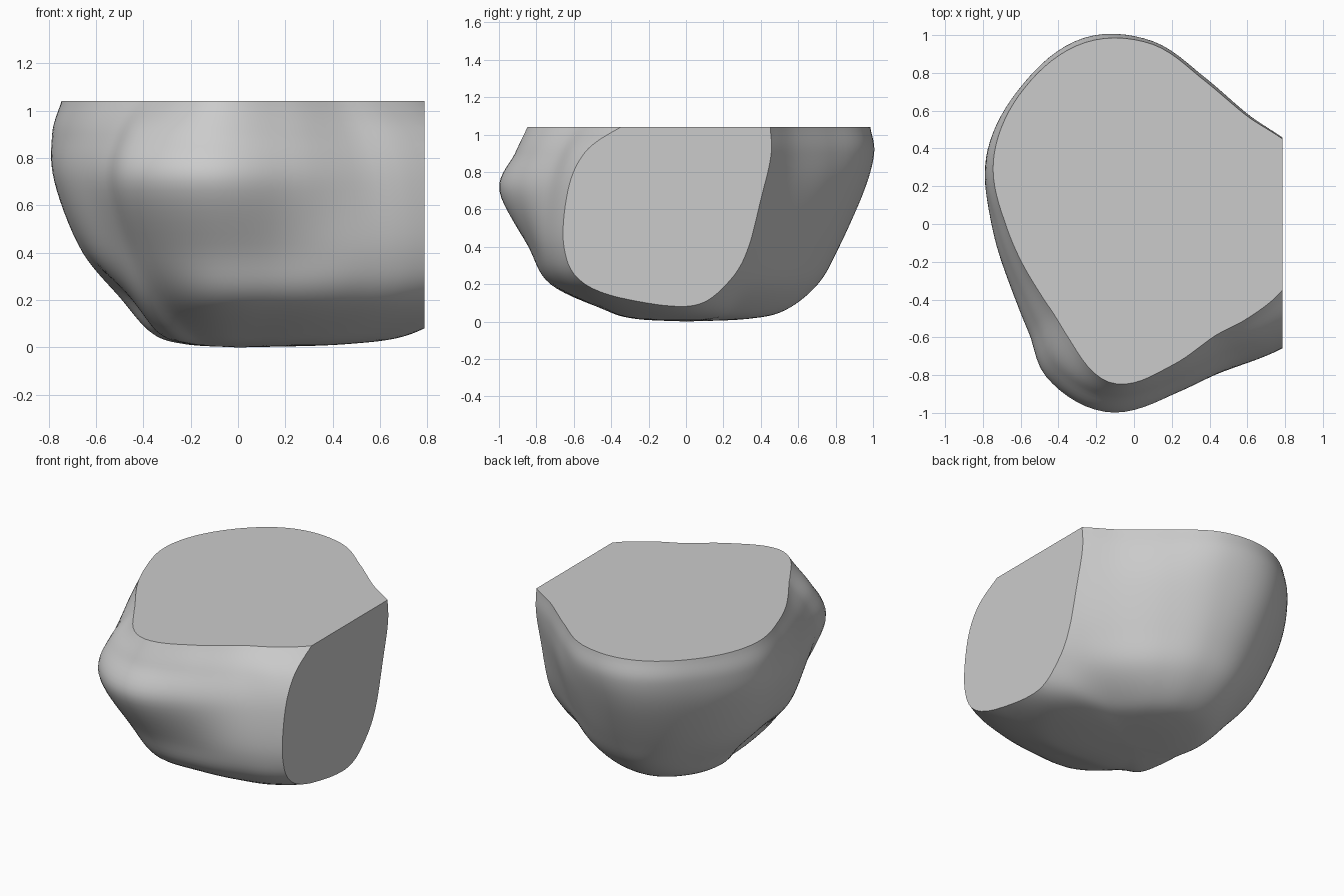
import bpy, bmesh, math

if "Cube" in bpy.data.objects:
    bpy.data.objects.remove(bpy.data.objects["Cube"])

# Height of each horizontal section, bottom to top
LEVELS = [0.0, 0.014, 0.06, 0.2, 0.4, 0.7, 0.9, 1.04]

# Angle in degrees : radius at the upper six levels
PROFILES = {
    0: (.74, .95, 1.10, 1.10, 1.05, .95),
    15: (.66, .82, .945, 1.01, 1.06, 1.05),
    30: (.50, .69, .79, .87, .91, .905),
    45: (.46, .64, .725, .81, .835, .825),
    65: (.48, .65, .74, .84, .865, .85),
    85: (.52, .69, .80, .92, .975, .96),
    105: (.53, .71, .83, .97, 1.02, .995),
    130: (.47, .62, .77, .90, .94, .92),
    155: (.40, .54, .71, .84, .86, .82),
    180: (.34, .44, .64, .75, .73, .68),
    205: (.36, .49, .65, .73, .69, .62),
    226: (.41, .57, .68, .80, .74, .632),
    240: (.39, .60, .76, .93, .85, .695),
    262: (.42, .71, .84, 1.005, .92, .85),
    285: (.44, .74, .84, .92, .85, .775),
    305: (.52, .82, .92, .91, .83, .73),
    320: (.61, .92, 1.02, 1.0, .92, .78),
    336: (.68, 1.0, 1.15, 1.12, 1.02, .86),
}


def spline(xs, ys, x):
    """Smooth curve through the points, evaluated at x."""
    n = len(xs)
    i = max(k for k in range(n - 1) if xs[k] <= x or k == 0)

    def slope(k):
        a, b = max(k - 1, 0), min(k + 1, n - 1)
        return (ys[b] - ys[a]) / (xs[b] - xs[a])

    h = xs[i + 1] - xs[i]
    t = (x - xs[i]) / h
    return ((2*t**3 - 3*t**2 + 1) * ys[i] + (t**3 - 2*t**2 + t) * h * slope(i)
            + (3*t**2 - 2*t**3) * ys[i + 1] + (t**3 - t**2) * h * slope(i + 1))


# Boulder body: sections lofted from a bottom pole to the open top
SIDES, STEPS = 120, 7
angles = list(PROFILES)
ring_angles = [a - 360 for a in angles] + angles + [a + 360 for a in angles]
level_ids = list(range(len(LEVELS)))
columns = list(zip(*PROFILES.values()))
columns.insert(0, [r * 0.62 for r in columns[0]])

bm = bmesh.new()
rows = [[] for _ in range((len(LEVELS) - 1) * STEPS)]
for s in range(SIDES):
    deg = 360 * s / SIDES
    radii = [0] + [spline(ring_angles, list(c) * 3, deg) for c in columns]
    for k, row in enumerate(rows, 1):
        u = k / STEPS
        r = spline(level_ids, radii, u)
        z = max(0.0, spline(level_ids, LEVELS, u))
        a = math.radians(deg)
        row.append(bm.verts.new((r * math.cos(a), r * math.sin(a), z)))

pole = bm.verts.new((0, 0, 0))
for s in range(SIDES):
    n = (s + 1) % SIDES
    bm.faces.new((pole, rows[0][n], rows[0][s]))
    for low, high in zip(rows, rows[1:]):
        bm.faces.new((low[s], low[n], high[n], high[s]))

# Flat top
bm.faces.new(rows[-1])

# Flat cut on the right side
cut = bmesh.ops.bisect_plane(bm, geom=bm.verts[:] + bm.edges[:] + bm.faces[:],
                             plane_co=(0.787, 0, 0), plane_no=(1, 0, 0),
                             clear_outer=True)
edges = [e for e in cut["geom_cut"] if isinstance(e, bmesh.types.BMEdge)]
bmesh.ops.contextual_create(bm, geom=edges)
bmesh.ops.recalc_face_normals(bm, faces=bm.faces[:])

mesh = bpy.data.meshes.new("boulder")
bm.to_mesh(mesh)
bm.free()
boulder = bpy.data.objects.new("boulder", mesh)
bpy.context.collection.objects.link(boulder)

# Smooth stone with crisp cut edges
bpy.context.view_layer.objects.active = boulder
boulder.select_set(True)
bpy.ops.object.shade_smooth_by_angle(angle=math.radians(35))
